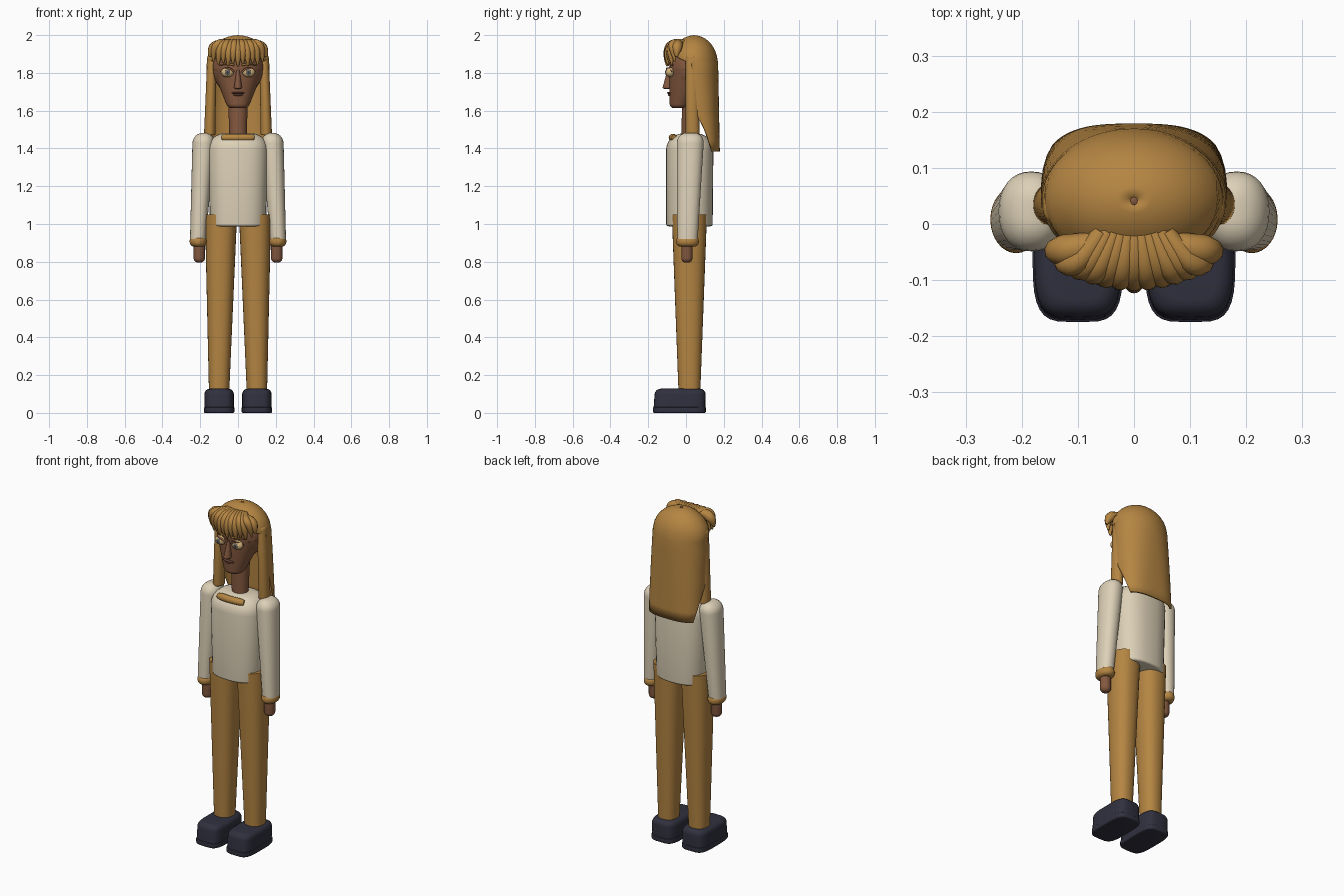
import bpy, bmesh, math
from mathutils import Vector

cube = bpy.data.objects.get("Cube")
if cube:
    bpy.data.objects.remove(cube, do_unlink=True)


def material(name, *colour):
    mat = bpy.data.materials.new(name)
    mat.use_nodes = True
    mat.diffuse_color = (*colour, 1)
    bsdf = mat.node_tree.nodes["Principled BSDF"]
    bsdf.inputs["Base Color"].default_value = (*colour, 1)
    bsdf.inputs["Roughness"].default_value = 0.8
    return mat


TAN = material("golden_tan", 0.46, 0.235, 0.055)
CREAM = material("cream_knit", 0.72, 0.63, 0.47)
SKIN = material("brown_skin", 0.235, 0.1, 0.05)
NAVY = material("dark_navy", 0.03, 0.03, 0.05)
EYE = material("pale_amber", 0.65, 0.45, 0.2)
IRIS = material("grey_iris", 0.16, 0.15, 0.13)
LIP = material("dark_lip", 0.13, 0.05, 0.04)


def lerp(start, end, t):
    return start + (end - start) * min(max(t, 0), 1)


def add_part(name, mesh, mat):
    """Link a mesh as a named, smooth shaded part."""
    mesh.materials.clear()
    mesh.materials.append(mat)
    mesh.shade_smooth()
    mesh.set_sharp_from_angle(angle=math.radians(45))
    part = bpy.data.objects.new(name, mesh)
    bpy.context.collection.objects.link(part)
    return part


def finish(name, bm, mat):
    bmesh.ops.recalc_face_normals(bm, faces=bm.faces)
    mesh = bpy.data.meshes.new(name)
    bm.to_mesh(mesh)
    bm.free()
    return add_part(name, mesh, mat)


def ring_point(centre, rx, ry, angle, power):
    """Point on a superellipse; the angle starts at the back."""
    s, c = math.sin(angle), math.cos(angle)
    return centre + Vector((math.copysign(rx * abs(s) ** (2 / power), s),
                            math.copysign(ry * abs(c) ** (2 / power), c), 0))


def skin_rows(bm, rows):
    for low, high in zip(rows, rows[1:]):
        for a, b, c, d in zip(low, low[1:], high[1:], high):
            bm.faces.new((a, b, c, d))


def body(name, mat, low, high, low_size, high_size, low_round=0, high_round=0, power=2):
    """Upright tapered body between two ovals, with rounded end rims."""
    low, high = Vector(low), Vector(high)
    height = high.z - low.z
    stations = []
    for radius, at_top in ((low_round, False), (high_round, True)):
        steps = 6 if radius else 0
        rim = []
        for k in range(steps + 1):
            a = math.pi / 2 * (k / steps if steps else 1)
            depth = radius * (1 - math.cos(a))
            rim.append((height - depth if at_top else depth, radius * (1 - math.sin(a))))
        stations += reversed(rim) if at_top else rim
    bm = bmesh.new()
    rows = []
    for z, inset in stations:
        t = z / height
        rx, ry = (max(lerp(a, b, t) - inset, 0.004) for a, b in zip(low_size, high_size))
        row = [bm.verts.new(ring_point(low.lerp(high, t), rx, ry, math.tau * i / 32, power))
               for i in range(32)]
        rows.append(row + row[:1])
    skin_rows(bm, rows)
    bm.faces.new(rows[0][:-1])
    bm.faces.new(rows[-1][:-1])
    return finish(name, bm, mat)


def ball(name, mat, centre, size):
    bm = bmesh.new()
    bmesh.ops.create_uvsphere(bm, u_segments=24, v_segments=16, radius=1)
    bmesh.ops.scale(bm, vec=size, verts=bm.verts)
    bmesh.ops.translate(bm, vec=centre, verts=bm.verts)
    return finish(name, bm, mat)


def strand(name, mat, points, thickness, root=0.7, tip=0.2):
    """Tube along a smooth path, thinner at its root and tip."""
    curve = bpy.data.curves.new(name, "CURVE")
    curve.dimensions = "3D"
    curve.bevel_depth = thickness
    curve.bevel_resolution = 3
    curve.use_fill_caps = True
    spline = curve.splines.new("NURBS")
    spline.points.add(len(points) - 1)
    for point, place in zip(spline.points, points):
        point.co = (*place, 1)
    spline.points[0].radius = root
    spline.points[-1].radius = tip
    spline.order_u = 3
    spline.use_endpoint_u = True
    spline.resolution_u = 6
    helper = bpy.data.objects.new(name, curve)
    mesh = bpy.data.meshes.new_from_object(helper)
    bpy.data.objects.remove(helper)
    return add_part(name, mesh, mat)


# Mirrored parts
for side, s in (("left", 1), ("right", -1)):
    # Shoe and trouser leg
    body(f"{side}_sole", NAVY, (s * 0.1, -0.035, 0), (s * 0.1, -0.035, 0.03),
         (0.081, 0.14), (0.081, 0.14), 0.008, 0.004, power=4)
    body(f"{side}_shoe", NAVY, (s * 0.1, -0.035, 0.02), (s * 0.1, -0.03, 0.128),
         (0.078, 0.137), (0.078, 0.134), 0, 0.03, power=4)
    body(f"{side}_trouser_leg", TAN, (s * 0.1, 0.018, 0.12), (s * 0.09, 0.018, 1.05),
         (0.054, 0.058), (0.085, 0.093), power=2.3)

    # Sleeve, cuff and hand
    body(f"{side}_sleeve", CREAM, (s * 0.212, 0.008, 0.92), (s * 0.18, 0.024, 1.483),
         (0.042, 0.054), (0.06, 0.073), 0, 0.055, power=2.2)
    body(f"{side}_cuff", TAN, (s * 0.21, 0.008, 0.88), (s * 0.21, 0.008, 0.935),
         (0.046, 0.06), (0.046, 0.06), 0.025, 0.025)
    body(f"{side}_hand", SKIN, (s * 0.205, 0.005, 0.795), (s * 0.205, 0.005, 0.9),
         (0.03, 0.03), (0.03, 0.03), 0.025)

    # Hair hanging in front of the shoulder
    body(f"{side}_side_lock", TAN, (s * 0.15, 0.035, 1.47), (s * 0.138, 0.03, 1.9),
         (0.03, 0.037), (0.024, 0.032), 0.006, 0.02)

    # Eye, lid and brow
    ball(f"{side}_eye", EYE, (s * 0.056, -0.084, 1.803), (0.034, 0.024, 0.026))
    ball(f"{side}_iris", IRIS, (s * 0.056, -0.104, 1.803), (0.014, 0.006, 0.016))
    ball(f"{side}_pupil", NAVY, (s * 0.056, -0.109, 1.803), (0.006, 0.003, 0.007))
    strand(f"{side}_eyelid", SKIN, [(s * 0.022, -0.094, 1.805), (s * 0.055, -0.112, 1.845),
                                    (s * 0.094, -0.072, 1.805)], 0.007)
    strand(f"{side}_eyebrow", TAN, [(s * 0.02, -0.094, 1.84), (s * 0.055, -0.106, 1.855),
                                    (s * 0.1, -0.066, 1.838)], 0.007)

    # Outer sweep of the fringe
    strand(f"{side}_fringe_sweep", TAN, [(s * 0.05, -0.03, 1.95), (s * 0.1, -0.045, 1.955),
                                         (s * 0.142, -0.048, 1.925), (s * 0.15, -0.05, 1.885)], 0.028)

# Jumper and neckline band
body("jumper", CREAM, (0, 0.018, 0.988), (0, 0.02, 1.48),
     (0.148, 0.123), (0.162, 0.126), 0.012, 0.09, power=2.5)
strand("neckline_band", TAN, [(-0.084, -0.062, 1.457), (-0.07, -0.066, 1.457), (0, -0.072, 1.457),
                              (0.07, -0.066, 1.457), (0.084, -0.062, 1.457)], 0.021, tip=0.7)

# Neck and head
body("neck", SKIN, (0, 0.02, 1.44), (0, 0.025, 1.68), (0.045, 0.043), (0.053, 0.047))
body("jaw", SKIN, (0, -0.036, 1.613), (0, 0.028, 1.82), (0.054, 0.05), (0.136, 0.119), 0.022)
ball("cranium", SKIN, (0, 0.033, 1.83), (0.138, 0.122, 0.15))
ball("crown_point", SKIN, (0, 0.041, 1.994), (0.01, 0.01, 0.006))

# Nose and mouth
body("nose", SKIN, (0, -0.095, 1.716), (0, -0.086, 1.815), (0.022, 0.031), (0.008, 0.012), 0.01)
ball("upper_lip", LIP, (0, -0.086, 1.694), (0.034, 0.014, 0.006))
ball("lower_lip", SKIN, (0, -0.082, 1.684), (0.027, 0.014, 0.007))

# Long hair: a curtain round the back that closes into a dome
bm = bmesh.new()
hair_rows = []


def hair_row(z, y, rx, ry, half_angle, power):
    hair_rows.append([bm.verts.new(ring_point(Vector((0, y, z)), rx, ry,
                                              math.radians(half_angle) * k / 20, power))
                      for k in range(-20, 21)])


for step in range(9):
    t = step / 8
    hair_row(lerp(1.385, 1.85, t), lerp(0.06, 0.045, t), 0.16, lerp(0.113, 0.119, t),
             lerp(56, 97, 2 * t), lerp(3, 2, t))
for step in range(1, 11):
    a = math.radians(8.8 * step)
    hair_row(1.85 + 0.143 * math.sin(a), 0.043, 0.16 * math.cos(a), 0.119 * math.cos(a),
             lerp(97, 180, step / 3), 2)
skin_rows(bm, hair_rows)
bmesh.ops.remove_doubles(bm, verts=bm.verts, dist=0.0001)
hair = finish("long_hair", bm, TAN)
solid = hair.modifiers.new("thickness", "SOLIDIFY")
solid.thickness = 0.012
solid.offset = 0

# Fringe: tufts fanning from the crown over the forehead
for i in range(-5, 6):
    x = i * 0.026
    tip = Vector((x, -0.1 + 2.4 * x * x, 1.835 + 0.012 * (i % 2) + 0.8 * x * x))
    strand(f"fringe_tuft_{i + 6}", TAN,
           [(x * 0.45, -0.015, 1.962), (x * 0.75, -0.075, 1.965),
            tip + Vector((0, -0.008, 0.06)), tip], 0.022)
